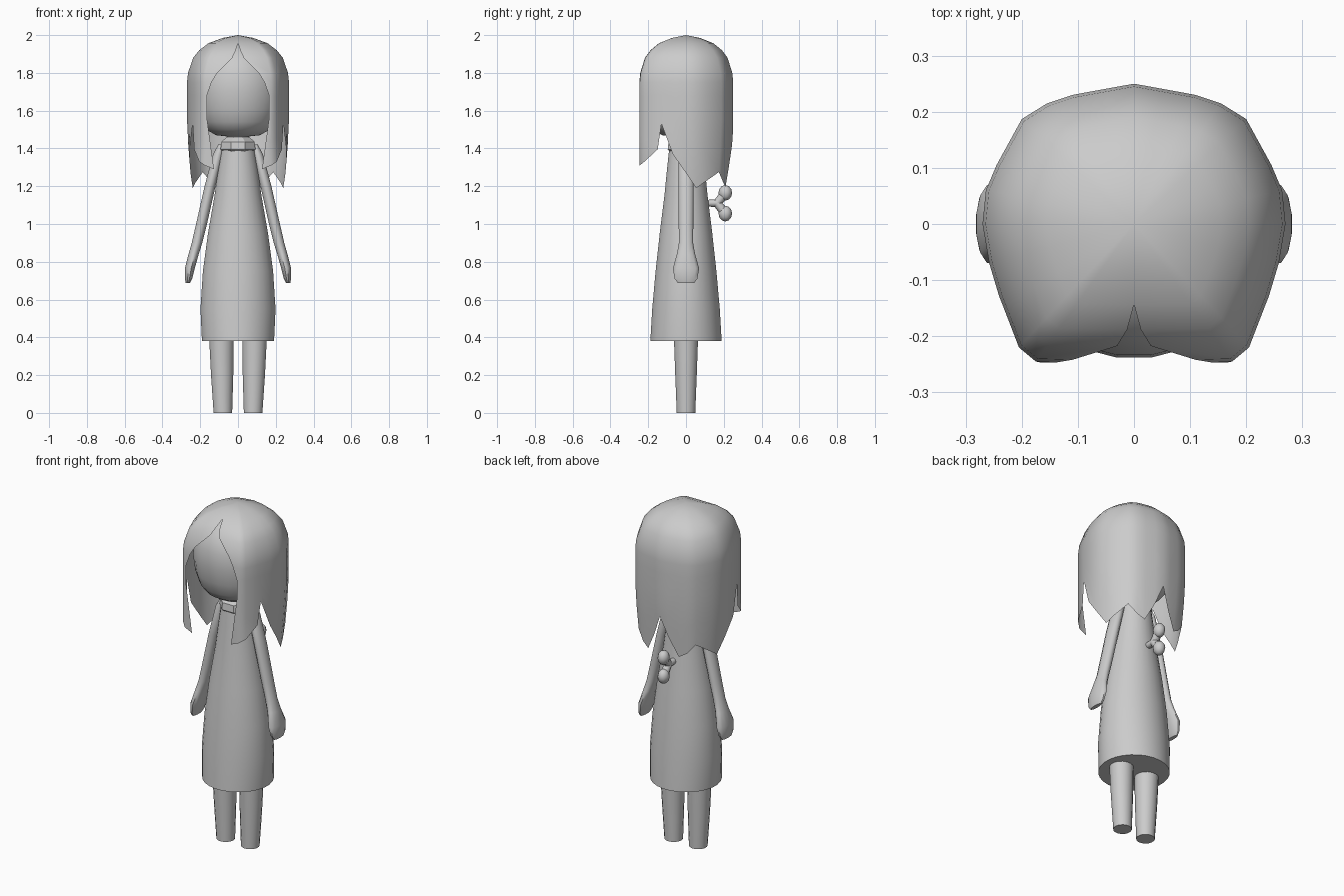
import bpy, bmesh, math
from mathutils import Vector

if "Cube" in bpy.data.objects:
    bpy.data.objects.remove(bpy.data.objects["Cube"])


def finish(bm, name, mirror=False, angle=40):
    bmesh.ops.remove_doubles(bm, verts=bm.verts, dist=0.0005)
    bmesh.ops.recalc_face_normals(bm, faces=bm.faces)
    me = bpy.data.meshes.new(name)
    bm.to_mesh(me)
    bm.free()
    ob = bpy.data.objects.new(name, me)
    bpy.context.collection.objects.link(ob)
    if mirror:
        m = ob.modifiers.new("Mirror", 'MIRROR')
        m.use_clip = True
    bpy.ops.object.select_all(action='DESELECT')
    ob.select_set(True)
    bpy.context.view_layer.objects.active = ob
    bpy.ops.object.shade_smooth_by_angle(angle=math.radians(angle))
    return ob


def loft(name, rings, n=16, mirror=False, angle=40):
    """Stack elliptical rings (x, y, z, rx, ry) and cap both ends."""
    bm = bmesh.new()
    loops = []
    for x, y, z, rx, ry in rings:
        loops.append([bm.verts.new((x + rx * math.cos(2 * math.pi * (i + .5) / n),
                                    y + ry * math.sin(2 * math.pi * (i + .5) / n), z))
                      for i in range(n)])
    for a, b in zip(loops, loops[1:]):
        for i in range(n):
            j = (i + 1) % n
            bm.faces.new((a[i], a[j], b[j], b[i]))
    bm.faces.new(loops[0][::-1])
    bm.faces.new(loops[-1])
    return finish(bm, name, mirror, angle)


def rod(bm, a, b, r1, r2, n=8):
    """Tapered rod between two points."""
    a, b = Vector(a), Vector(b)
    d = b - a
    mat = d.to_track_quat('Z', 'Y').to_matrix().to_4x4()
    mat.translation = (a + b) / 2
    bmesh.ops.create_cone(bm, cap_ends=True, segments=n, radius1=r1, radius2=r2,
                          depth=d.length, matrix=mat)


# legs
loft("legs", [(.08, 0, 0, .05, .05), (.084, 0, .2, .06, .058),
              (.088, 0, .42, .067, .066)], 16, True)

# dress
loft("dress", [(0, 0, .38, .192, .19), (0, 0, .55, .2, .18), (0, 0, .75, .187, .162),
               (0, 0, .95, .16, .14), (0, 0, 1.15, .125, .115),
               (0, 0, 1.3, .105, .1), (0, 0, 1.395, .09, .09)], 28)

# arms with flat mitten hands
loft("arms", [(.265, 0, .688, .012, .045), (.262, 0, .71, .02, .062),
              (.255, 0, .765, .027, .072), (.235, 0, .84, .028, .05),
              (.217, 0, .9, .029, .039), (.193, 0, 1.0, .03, .04),
              (.148, 0, 1.2, .03, .042), (.105, 0, 1.37, .028, .04),
              (.09, 0, 1.42, .015, .022)], 12, True, 50)

# neck and collar
loft("neck", [(0, 0, 1.36, .06, .06), (0, 0, 1.5, .06, .06)], 12)
loft("collar", [(0, 0, 1.375, .07, .08), (0, 0, 1.395, .1, .105),
                (0, 0, 1.435, .095, .1), (0, 0, 1.46, .065, .07)], 8, False, 20)

# head
head = [(1.46, .1), (1.47, .5), (1.5, .72), (1.54, .85), (1.61, .95), (1.7, 1),
        (1.79, .98), (1.86, .86), (1.91, .68), (1.95, .42), (1.97, .05)]
loft("head", [(0, -.015, z, .235 * s, .225 * s) for z, s in head], 24)

# hair shell: half plan outline with the height of the ragged hem (x, y, hem)
plan = [(.127, -.247, 1.29), (.175, -.245, 1.31), (.205, -.22, 1.33),
        (.232, -.15, 1.395), (.24, -.13, 1.53), (.258, -.07, 1.37),
        (.27, 0, 1.27), (.264, .06, 1.19), (.245, .105, 1.22), (.2, .187, 1.275),
        (.155, .215, 1.22), (.11, .23, 1.195), (.05, .241, 1.3), (0, .25, 1.42)]
# rows of the crown: height, scale, half width of the face opening
crown = [(2.0, 0, 0), (1.985, .3, 0), (1.957, .58, 0), (1.92, .76, .012), (1.88, .88, .03),
         (1.8, .98, .11), (1.75, 1, .14), (1.68, 1, .165)]
bm = bmesh.new()
rows = []
for z, s, gap in crown:
    row = [bm.verts.new((x * s, y * s, z)) for x, y, _ in plan]
    row[0].co.x = gap
    rows.append(row)
for t in (.3, .65, 1):
    row = []
    for i, (x, y, hem) in enumerate(plan):
        z = 1.68 + (hem - 1.68) * t
        k = 1 - .3 * max(0, 1.5 - z) if y >= 0 else 1
        if i == 0:
            x = .165 - .038 * max(0, t - .3) / .7
        row.append(bm.verts.new((x * k, y * k, z)))
    rows.append(row)
for a, b in zip(rows, rows[1:]):
    for i in range(len(plan) - 1):
        bm.faces.new((a[i], a[i + 1], b[i + 1], b[i]))
# close the crown down to the centre line above the parting
for a, b in zip(rows[:2], rows[1:3]):
    for v in (a[0], b[0]):
        v.co.x = 0
finish(bm, "hair", True, 50)

# winding key on the back
bm = bmesh.new()
rod(bm, (0, .07, 1.11), (0, .18, 1.11), .017, .02)
for s in (1, -1):
    rod(bm, (0, .165, 1.11), (0, .205, 1.11 + s * .05), .022, .024)
    r = bmesh.ops.create_uvsphere(bm, u_segments=10, v_segments=6, radius=.036)
    for v in r['verts']:
        v.co = (v.co.x * .9, v.co.y + .208, v.co.z * 1.15 + 1.11 + s * .055)
finish(bm, "winding_key", False, 50)
